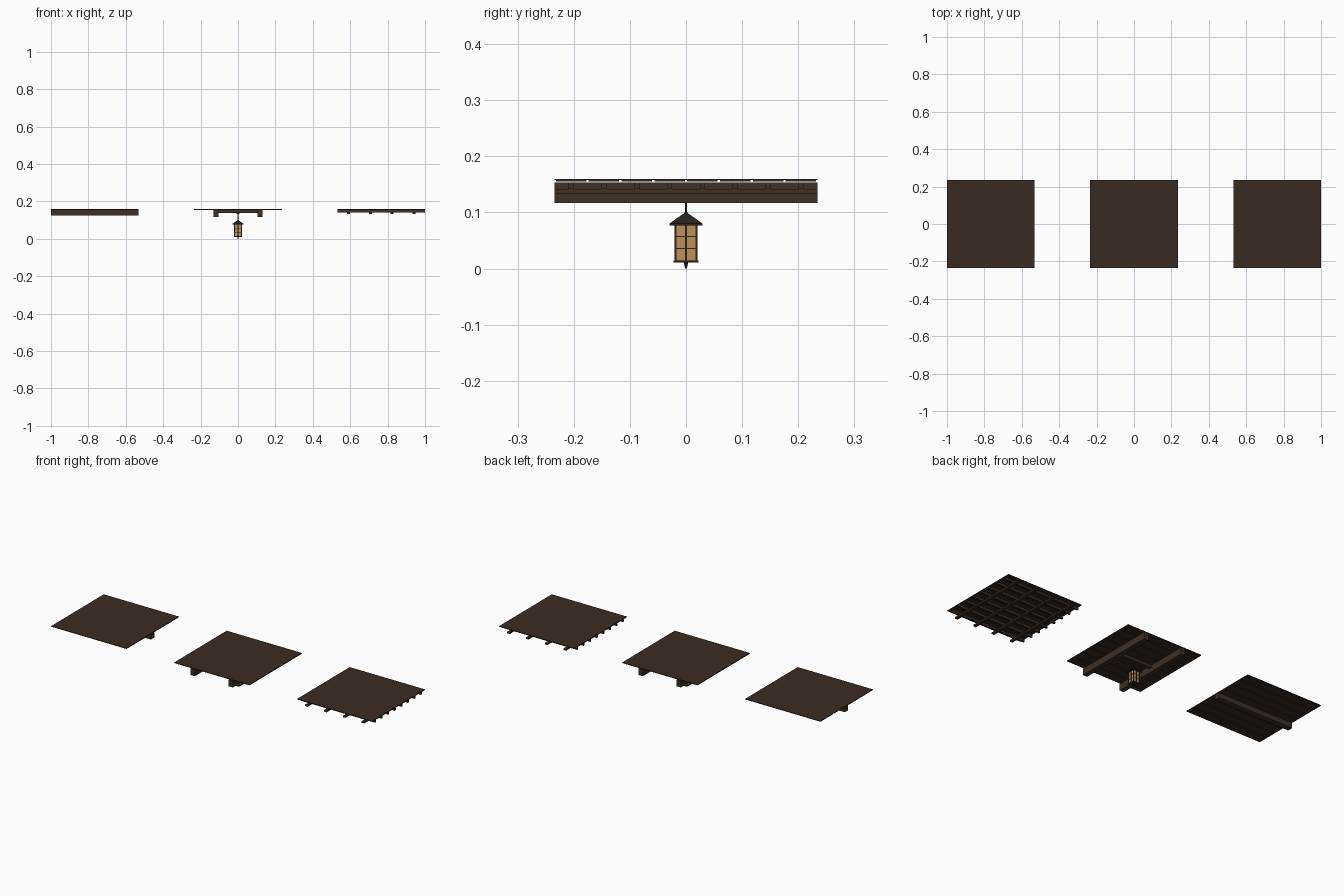
import bpy
import math

if "Cube" in bpy.data.objects:
    bpy.data.objects.remove(bpy.data.objects["Cube"])


def material(name, rgb):
    m = bpy.data.materials.new(name)
    m.diffuse_color = (*rgb, 1)
    m.use_nodes = True
    m.node_tree.nodes["Principled BSDF"].inputs["Base Color"].default_value = m.diffuse_color
    return m


PLANK = material("plank brown", (0.044, 0.024, 0.016))
BEAM = material("beam brown", (0.050, 0.029, 0.018))
IRON = material("dark iron", (0.022, 0.017, 0.014))
AMBER = material("amber glass", (0.52, 0.28, 0.09))

TILE = 0.468          # side of one ceiling tile
SPACING = 0.766       # distance between tile centres
H = TILE / 2


def box(name, x, y, z, mat):
    """Box from (min, max) ranges."""
    bpy.ops.mesh.primitive_cube_add(size=1, location=[(a + b) / 2 for a, b in (x, y, z)])
    o = bpy.context.object
    o.name = name
    o.scale = [b - a for a, b in (x, y, z)]
    o.data.materials.append(mat)
    return o


def mid(c, w):
    return (c - w / 2, c + w / 2)


def cone(name, sides, r1, r2, z, mat, turn=0.0):
    bpy.ops.mesh.primitive_cone_add(vertices=sides, radius1=r1, radius2=r2, depth=z[1] - z[0],
                                    location=(0, 0, (z[0] + z[1]) / 2), rotation=(0, 0, turn))
    o = bpy.context.object
    o.name = name
    o.data.materials.append(mat)
    return o


# Ceiling boards: thin deck with planks running along x below it
for cx in (-SPACING, 0, SPACING):
    box("ceiling_deck", mid(cx, TILE), (-H, H), (0.1580, 0.1600), PLANK)
    step = TILE / 8
    for i in range(8):
        box("ceiling_plank", mid(cx, TILE), mid(-H + (i + 0.5) * step, step - 0.004),
            (0.1555, 0.1580), PLANK)

# Left tile: one heavy beam
box("single_beam", mid(-SPACING, TILE), mid(0, 0.030), (0.126, 0.1535), BEAM)

# Middle tile: twin beams joined by a cross bar
for s in (-1, 1):
    box("twin_beam", mid(s * 0.1175, 0.026), (-H, H), (0.117, 0.1535), BEAM)
box("cross_bar", (-0.105, 0.105), mid(0, 0.018), (0.139, 0.1535), BEAM)

# Right tile: coffer lattice of joists over lower battens
for i in range(8):
    box("joist", mid(SPACING, TILE), mid(-H + (i + 0.5) * TILE / 8, 0.009), (0.1415, 0.1535), BEAM)
for i in range(4):
    box("batten", mid(SPACING - H + (i + 0.5) * TILE / 4, 0.016), (-H, H), (0.133, 0.1415), BEAM)

# Hanging lantern
Q = math.pi / 4
R2 = math.sqrt(2)
cone("lantern_mount", 12, 0.007, 0.010, (0.132, 0.139), IRON)
cone("lantern_rod", 8, 0.0015, 0.0015, (0.097, 0.134), IRON)
cone("lantern_cap", 8, 0.004, 0.002, (0.096, 0.102), IRON)
cone("lantern_roof", 4, 0.030 * R2, 0.003 * R2, (0.080, 0.099), IRON, Q)
box("lantern_eave", mid(0, 0.058), mid(0, 0.058), (0.077, 0.080), IRON)
box("lantern_glass", mid(0, 0.037), mid(0, 0.037), (0.014, 0.078), AMBER)
box("lantern_base", mid(0, 0.044), mid(0, 0.044), (0.0105, 0.0145), IRON)
cone("lantern_finial", 8, 0.0012, 0.004, (0.0, 0.0105), IRON)
for sx in (-1, 1):
    for sy in (-1, 1):
        box("lantern_post", mid(sx * 0.0185, 0.004), mid(sy * 0.0185, 0.004), (0.013, 0.078), IRON)
for s in (-1, 1):
    # Upright glazing bars
    box("lantern_mullion", mid(s * 0.0188, 0.0016), mid(0, 0.003), (0.013, 0.078), IRON)
    box("lantern_mullion", mid(0, 0.003), mid(s * 0.0188, 0.0016), (0.013, 0.078), IRON)
for z in (0.036, 0.057):
    # Level glazing bars around all four sides
    box("lantern_bar", mid(0, 0.0388), mid(0, 0.0388), mid(z, 0.002), IRON)
